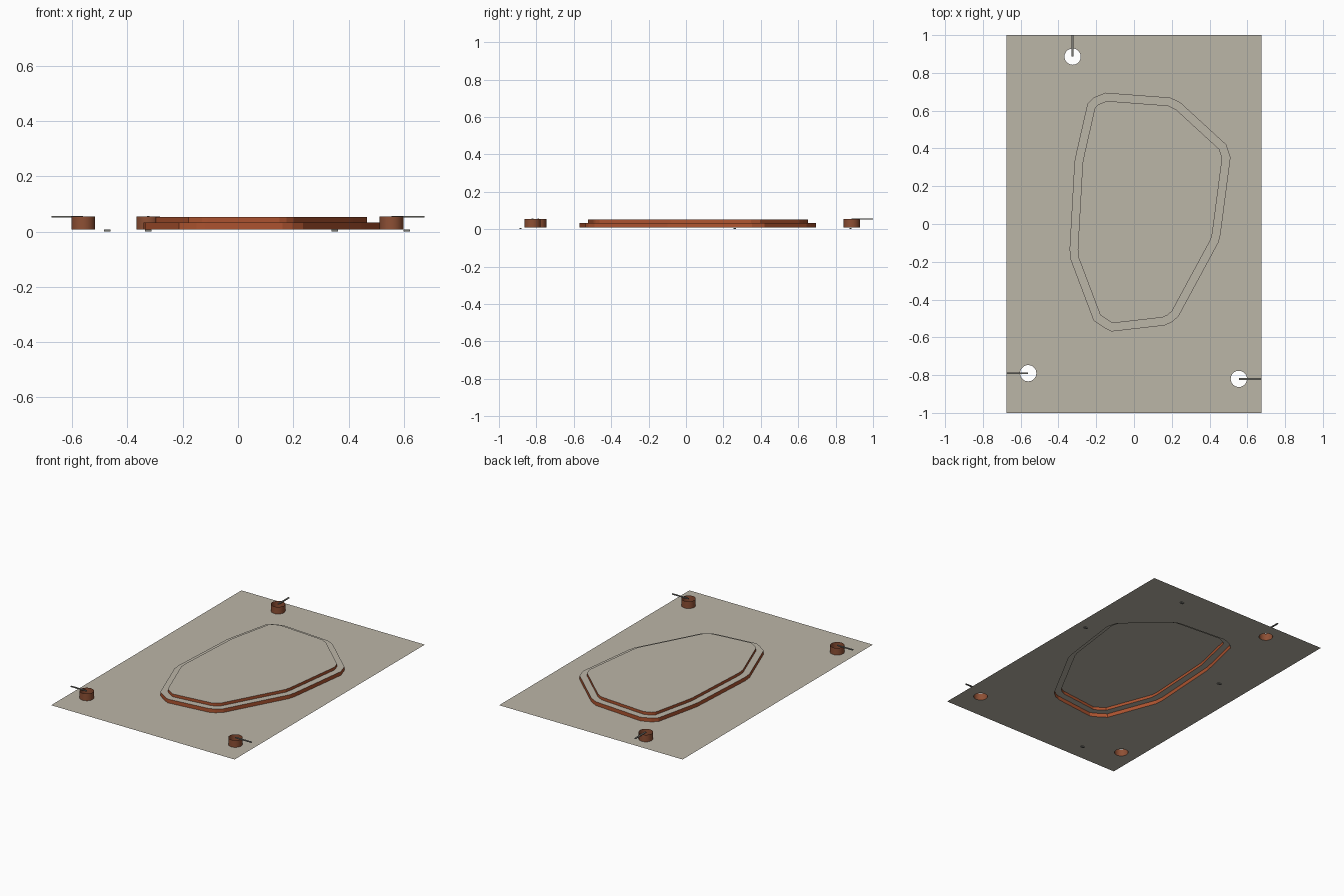
import bpy, bmesh, math
from mathutils import Vector

if "Cube" in bpy.data.objects:
    bpy.data.objects.remove(bpy.data.objects["Cube"])


def material(name, rgb):
    m = bpy.data.materials.new(name)
    m.diffuse_color = (*rgb, 1)
    m.use_nodes = True
    m.node_tree.nodes["Principled BSDF"].inputs["Base Color"].default_value = m.diffuse_color
    return m


STONE = material("warm grey", (0.50, 0.465, 0.39))
RUST = material("rust orange", (0.43, 0.09, 0.03))
BROWN = material("brown", (0.27, 0.08, 0.035))
STEEL = material("mid grey", (0.20, 0.20, 0.18))

BASE, LEDGE, TOP = 0.008, 0.033, 0.052
HOLE_R = 0.043
# hole centre and the direction its marker strip runs to the sheet edge
HOLES = [((-0.325, 0.886), (0, 1)), ((-0.56, -0.79), (-1, 0)), ((0.555, -0.82), (1, 0))]

# clockwise outline of the raised plateau
OUTER = [Vector(p) for p in (
    (-.246, .638), (-.214, .669), (-.151, .695), (.193, .669), (.246, .643),
    (.489, .42), (.511, .352), (.458, -.055), (.447, -.098), (.235, -.49),
    (.198, -.521), (.161, -.537), (-.119, -.569), (-.151, -.553), (-.214, -.511),
    (-.336, -.188), (-.341, -.135), (-.315, .33), (-.304, .384))]


def inset(loop, d):
    """Move a clockwise loop inwards by d with mitred corners."""
    out = []
    for i, p in enumerate(loop):
        a = (p - loop[i - 1]).normalized()
        b = (loop[(i + 1) % len(loop)] - p).normalized()
        na, nb = Vector((a.y, -a.x)), Vector((b.y, -b.x))
        out.append(p + (na + nb) * d / (1 + na.dot(nb)))
    return out


def circle(c, r, n=32):
    return [Vector((c[0] + r * math.cos(2 * math.pi * i / n),
                    c[1] + r * math.sin(2 * math.pi * i / n))) for i in range(n)]


def finish(name, bm, mat):
    me = bpy.data.meshes.new(name)
    bm.to_mesh(me)
    bm.free()
    me.materials.append(mat)
    ob = bpy.data.objects.new(name, me)
    bpy.context.collection.objects.link(ob)
    return ob


def flat(name, loops, z, mat):
    """Flat sheet bounded by the first loop, with the others as holes."""
    bm = bmesh.new()
    edges = []
    for loop in loops:
        vs = [bm.verts.new((p[0], p[1], z)) for p in loop]
        edges += [bm.edges.new((vs[i - 1], vs[i])) for i in range(len(vs))]
    bmesh.ops.triangle_fill(bm, edges=edges, use_beauty=True, normal=(0, 0, 1))
    for f in bm.faces:
        f.normal_update()
        if f.normal.z < 0:
            f.normal_flip()
    return finish(name, bm, mat)


def wall(name, loop, z0, z1, mat, smooth=False):
    """Open upright wall that follows a clockwise loop."""
    bm = bmesh.new()
    lo = [bm.verts.new((p[0], p[1], z0)) for p in loop]
    hi = [bm.verts.new((p[0], p[1], z1)) for p in loop]
    for i in range(len(loop)):
        f = bm.faces.new((lo[i], lo[i - 1], hi[i - 1], hi[i]))
        f.smooth = smooth
    return finish(name, bm, mat)


def box(name, centre, size, mat):
    bm = bmesh.new()
    bmesh.ops.create_cube(bm, size=1)
    for v in bm.verts:
        v.co = Vector([c + a * s for c, a, s in zip(centre, v.co, size)])
    return finish(name, bm, mat)


# base sheet with its openings, then the two-step plateau
INNER = inset(OUTER, 0.043)
border = [(-.675, -1), (.675, -1), (.675, 1), (-.675, 1)]
flat("base_sheet", [border, OUTER] + [circle(c, HOLE_R) for c, _ in HOLES], BASE, STONE)
wall("lower_wall", OUTER, BASE, LEDGE, RUST)
flat("ledge", [OUTER, INNER], LEDGE, STONE)
wall("upper_wall", INNER, LEDGE, TOP, RUST)
flat("plateau_top", [INNER], TOP, STONE)

# open tubes around the holes, each with a strip running to the sheet edge
for i, (c, d) in enumerate(HOLES, 1):
    wall(f"tube_{i}", circle(c, HOLE_R)[::-1], BASE, 0.055, BROWN, True)
    end = (d[0] * .675 or c[0], d[1] or c[1])
    length = abs(end[0] - c[0]) + abs(end[1] - c[1])
    size = (length if d[0] else .01, length if d[1] else .01, .005)
    box(f"marker_strip_{i}", ((c[0] + end[0]) / 2, (c[1] + end[1]) / 2, .0535), size, STEEL)

# small feet under the sheet
for i, (x, y) in enumerate([(.35, .88), (.61, .26), (-.473, .26), (-.325, -.885)], 1):
    box(f"foot_{i}", (x, y, BASE / 2 - .0005), (.024, .012, BASE - .001), STEEL)
